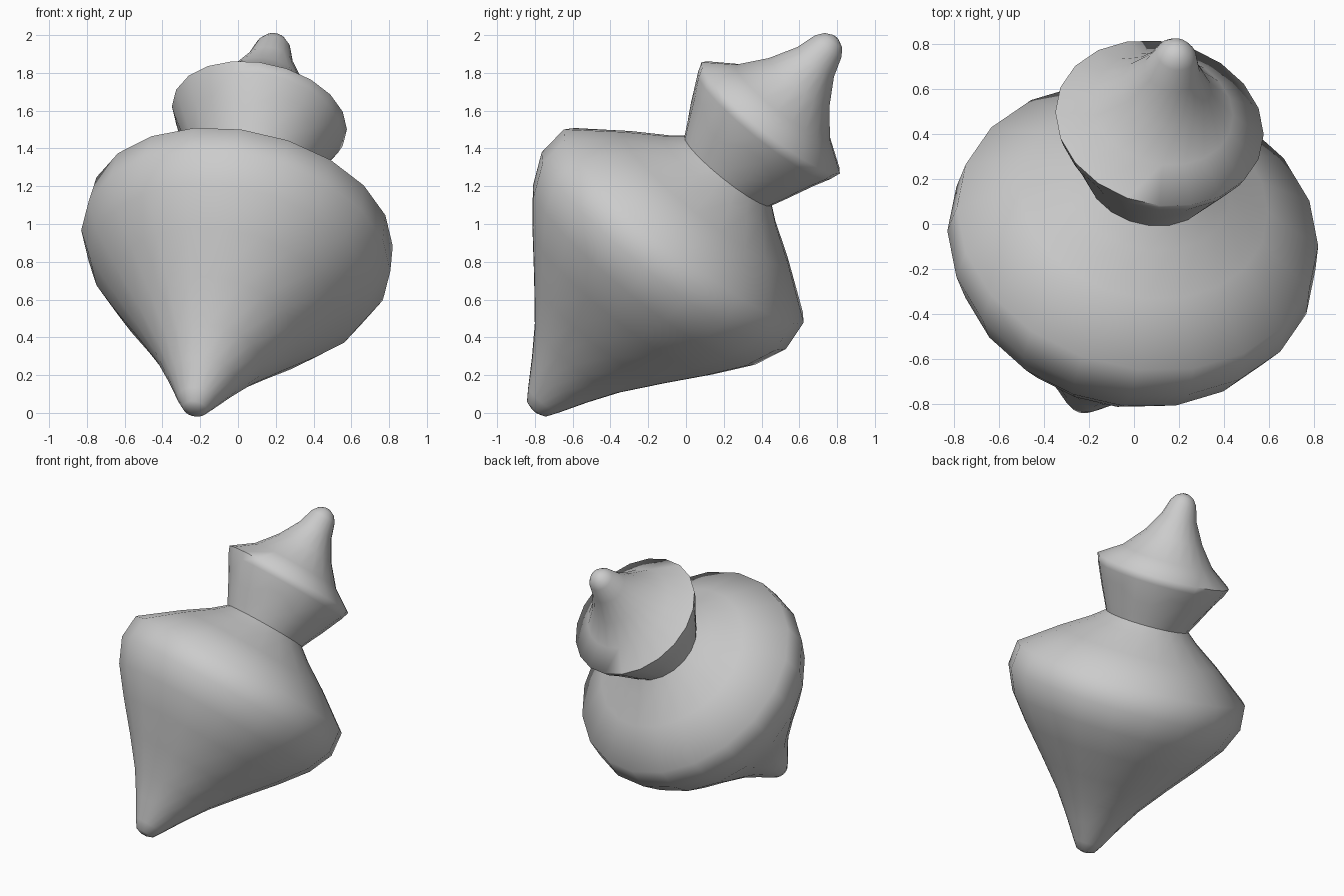
import bpy, bmesh, math
from mathutils import Vector

if "Cube" in bpy.data.objects:
    bpy.data.objects.remove(bpy.data.objects["Cube"])

SIDES = 20
TIP = Vector((-0.22, -0.76, 0.06))
KNOB = Vector((0.19, 0.76, 1.95))
AXIS = (KNOB - TIP).normalized()
SIDE = (Vector((1, 0, 0)) - AXIS * AXIS.x).normalized()
DEPTH = AXIS.cross(SIDE)

grey = bpy.data.materials.new("plain grey")
grey.diffuse_color = (0.6, 0.6, 0.6, 1)
grey.use_nodes = True
grey.node_tree.nodes["Principled BSDF"].inputs["Base Color"].default_value = grey.diffuse_color


def spun_part(name, profile, shift=0.0):
    """Lathe (distance, radius, zigzag) rings around the tilted axis."""
    bm = bmesh.new()
    rings = []
    for dist, rad, zig in profile:
        bulge = shift * math.sin(math.pi * min(max(dist / 2.1, 0), 1))
        ring = []
        for i in range(SIDES):
            a = math.tau * i / SIDES
            z = zig if i % 4 < 2 else -zig
            p = TIP + AXIS * (dist + z) + Vector((bulge, 0, 0))
            p += (SIDE * math.cos(a) + DEPTH * math.sin(a)) * (rad + z * 0.4)
            ring.append(bm.verts.new(p))
        rings.append(ring)
    for lo, hi in zip(rings, rings[1:]):
        for i in range(SIDES):
            j = (i + 1) % SIDES
            bm.faces.new((lo[i], lo[j], hi[j], hi[i]))
    bm.faces.new(rings[0][::-1])
    bm.faces.new(rings[-1])
    bmesh.ops.recalc_face_normals(bm, faces=bm.faces)
    mesh = bpy.data.meshes.new(name)
    bm.to_mesh(mesh)
    bm.free()
    mesh.materials.append(grey)
    obj = bpy.data.objects.new(name, mesh)
    bpy.context.collection.objects.link(obj)
    bpy.ops.object.select_all(action='DESELECT')
    obj.select_set(True)
    bpy.context.view_layer.objects.active = obj
    bpy.ops.object.shade_smooth_by_angle(angle=math.radians(75))
    return obj


# pointed body with rounded rim, waist, flared cap and handle in one skin
spun_part("spinning_top", [
    (-0.065, 0.025, 0), (-0.05, 0.065, 0), (0.01, 0.105, 0),
    (0.15, 0.19, 0), (0.30, 0.29, 0), (0.49, 0.445, 0),
    (0.69, 0.615, 0), (0.87, 0.755, 0), (1.04, 0.83, 0),
    (1.21, 0.815, 0), (1.40, 0.56, 0), (1.52, 0.38, 0), (1.59, 0.295, 0),
    (1.66, 0.33, 0), (1.78, 0.39, 0.035), (1.90, 0.45, 0),
    (1.955, 0.47, 0), (2.06, 0.32, 0), (2.20, 0.205, 0),
    (2.34, 0.125, 0), (2.45, 0.09, 0), (2.49, 0.06, 0), (2.51, 0.02, 0),
], shift=0.035)
